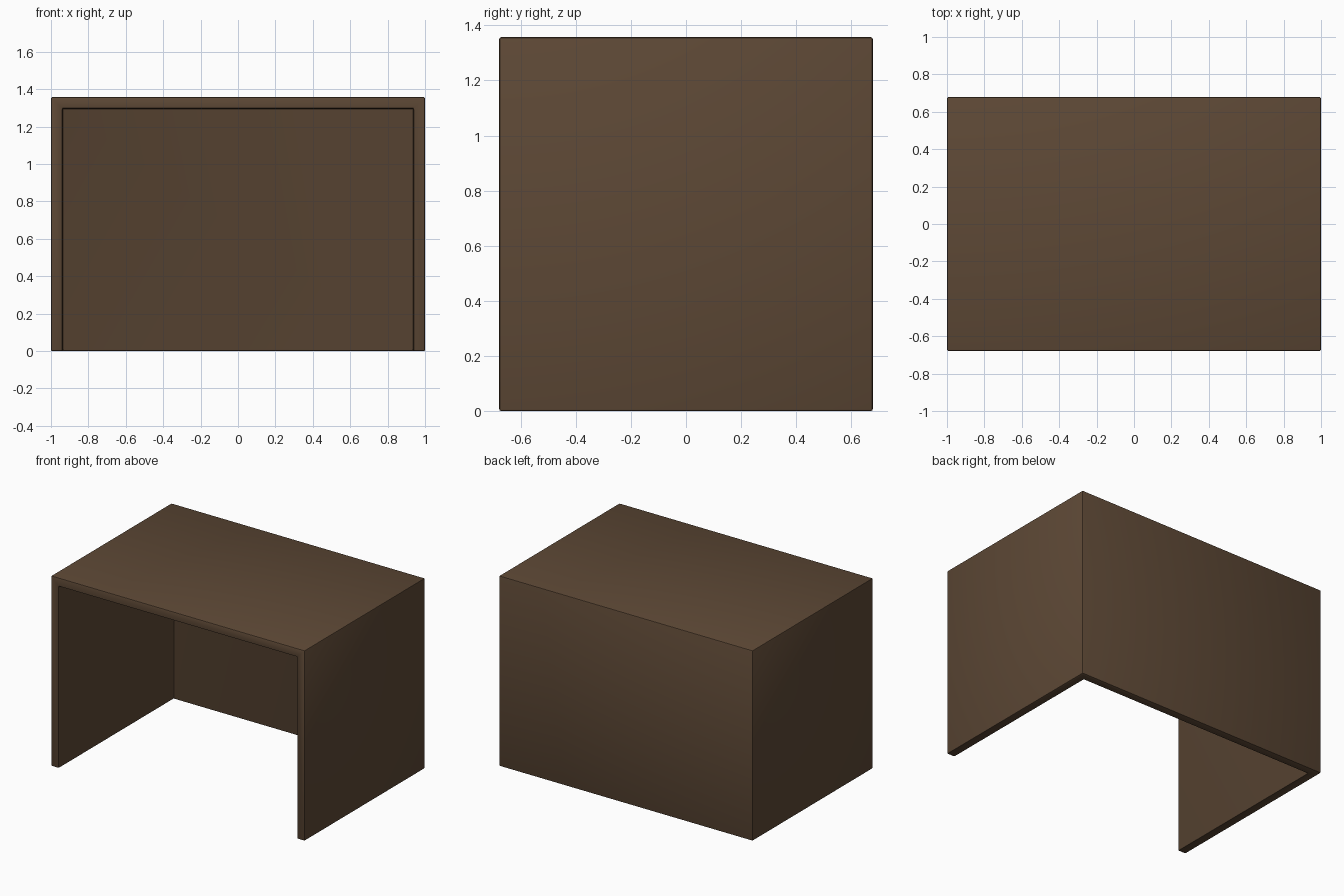
import bpy

if "Cube" in bpy.data.objects:
    bpy.data.objects.remove(bpy.data.objects["Cube"])

W, D, H, T = 2.0, 1.356, 1.357, 0.061   # overall size and panel thickness


def box(name, lo, hi):
    size = [b - a for a, b in zip(lo, hi)]
    mid = [(a + b) / 2 for a, b in zip(lo, hi)]
    bpy.ops.mesh.primitive_cube_add(size=1, location=mid)
    ob = bpy.context.object
    ob.name = name
    ob.scale = size
    bpy.ops.object.transform_apply(location=True, rotation=False, scale=True)
    return ob


# Space under the desk: open at the front and the bottom
cutter = box("knee_space_cutter",
             (-W / 2 + T, -D, -0.5), (W / 2 - T, D / 2 - T, H - T))
cutter.hide_render = True
cutter.hide_viewport = True

# Desk shell: top, two sides and back in one piece
desk = box("desk_shell", (-W / 2, -D / 2, 0), (W / 2, D / 2, H))
cut = desk.modifiers.new("knee_space", 'BOOLEAN')
cut.operation = 'DIFFERENCE'
cut.solver = 'EXACT'
cut.object = cutter

# Slightly eased edges
bevel = desk.modifiers.new("eased_edges", 'BEVEL')
bevel.width = 0.007
bevel.segments = 2
bevel.limit_method = 'ANGLE'

# Bake the modifiers, then drop the cutter
bpy.context.view_layer.objects.active = desk
for mod in [m.name for m in desk.modifiers]:
    bpy.ops.object.modifier_apply(modifier=mod)
bpy.data.objects.remove(cutter)

# Dark brown wood
wood = bpy.data.materials.new("dark_wood")
wood.diffuse_color = (0.11, 0.065, 0.036, 1)
wood.use_nodes = True
wood.node_tree.nodes["Principled BSDF"].inputs["Base Color"].default_value = wood.diffuse_color
desk.data.materials.clear()
desk.data.materials.append(wood)
bpy.ops.object.select_all(action='DESELECT')
desk.select_set(True)
bpy.ops.object.shade_smooth_by_angle()
